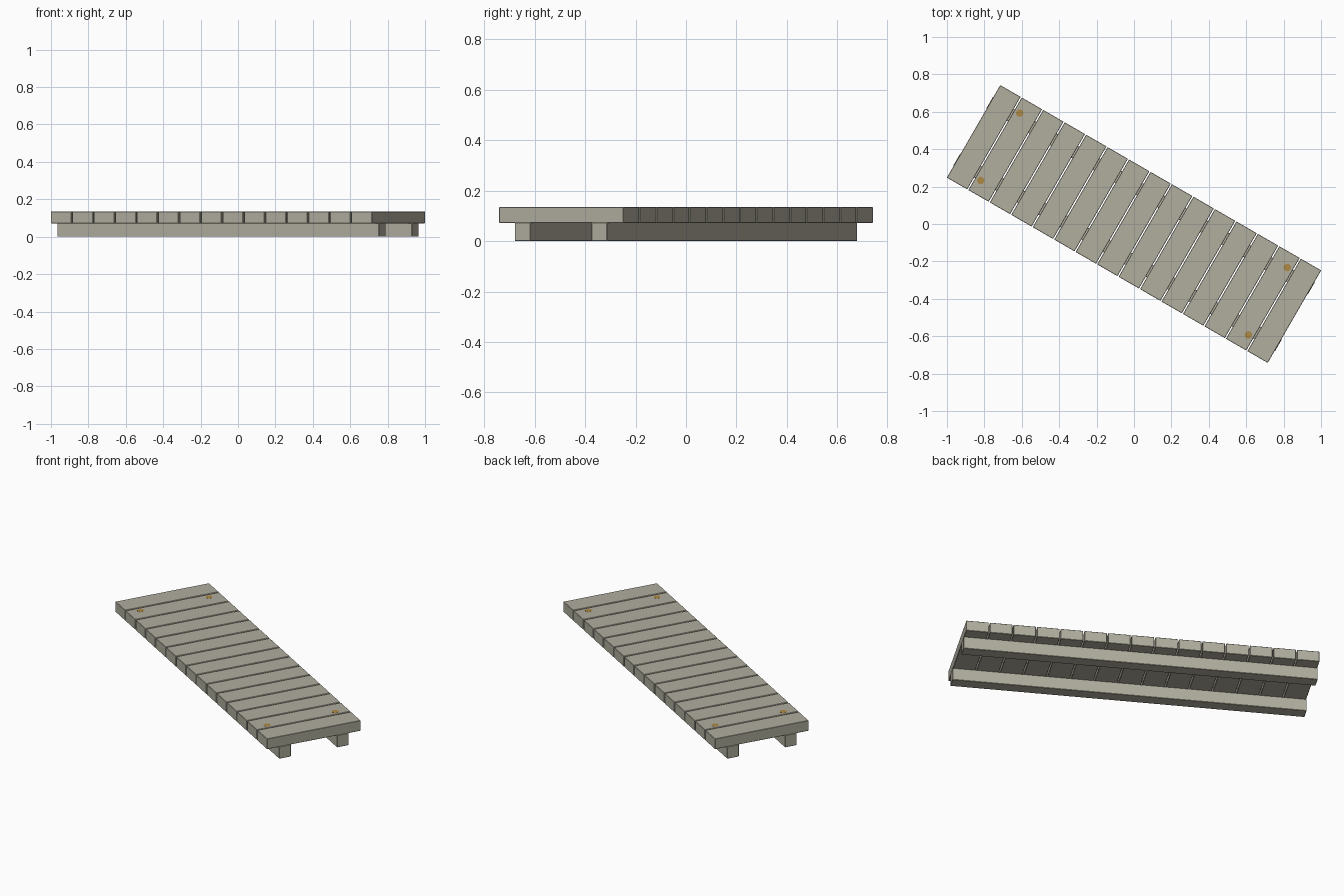
import bpy
from math import radians
from mathutils import Matrix

if "Cube" in bpy.data.objects:
    bpy.data.objects.remove(bpy.data.objects["Cube"])

TURN = Matrix.Rotation(radians(-30), 4, 'Z')
PLANKS, LENGTH, WIDTH, GAP = 15, 1.981, 0.571, 0.007
PITCH = (LENGTH + GAP) / PLANKS


def material(name, color):
    mat = bpy.data.materials.new(name)
    mat.diffuse_color = (*color, 1)
    mat.use_nodes = True
    mat.node_tree.nodes["Principled BSDF"].inputs["Base Color"].default_value = mat.diffuse_color
    return mat


wood = material("weathered_wood", (0.44, 0.425, 0.345))
brass = material("dull_brass", (0.42, 0.25, 0.06))


def finish(obj, name, mat):
    obj.name = name
    obj.data.materials.append(mat)
    bpy.context.view_layer.update()
    obj.matrix_world = TURN @ obj.matrix_world


def box(name, size, loc):
    bpy.ops.mesh.primitive_cube_add(size=1, location=loc)
    obj = bpy.context.object
    obj.data.transform(Matrix.Diagonal((*size, 1)))
    finish(obj, name, wood)
    mod = obj.modifiers.new("worn_edges", 'BEVEL')
    mod.width = 0.002
    mod.segments = 1


# Deck planks laid across the walkway
for i in range(PLANKS):
    u = (i - (PLANKS - 1) / 2) * PITCH
    box(f"plank_{i + 1}", (PITCH - GAP, WIDTH, 0.063), (u, 0, 0.1035))

# Two long support beams, just proud of the deck ends
for side, v in (("left", 0.176), ("right", -0.176)):
    box(f"beam_{side}", (1.986, 0.072, 0.074), (0, v, 0.037))

# Nearly flush nail heads near the four corners
for su in (-1, 1):
    for sv in (-1, 1):
        bpy.ops.mesh.primitive_cylinder_add(
            vertices=12, radius=0.02, depth=0.012,
            location=(su * 0.826, sv * 0.208, 0.1295))
        end, side = "end" if su > 0 else "start", "left" if sv > 0 else "right"
        finish(bpy.context.object, f"nail_{end}_{side}", brass)
